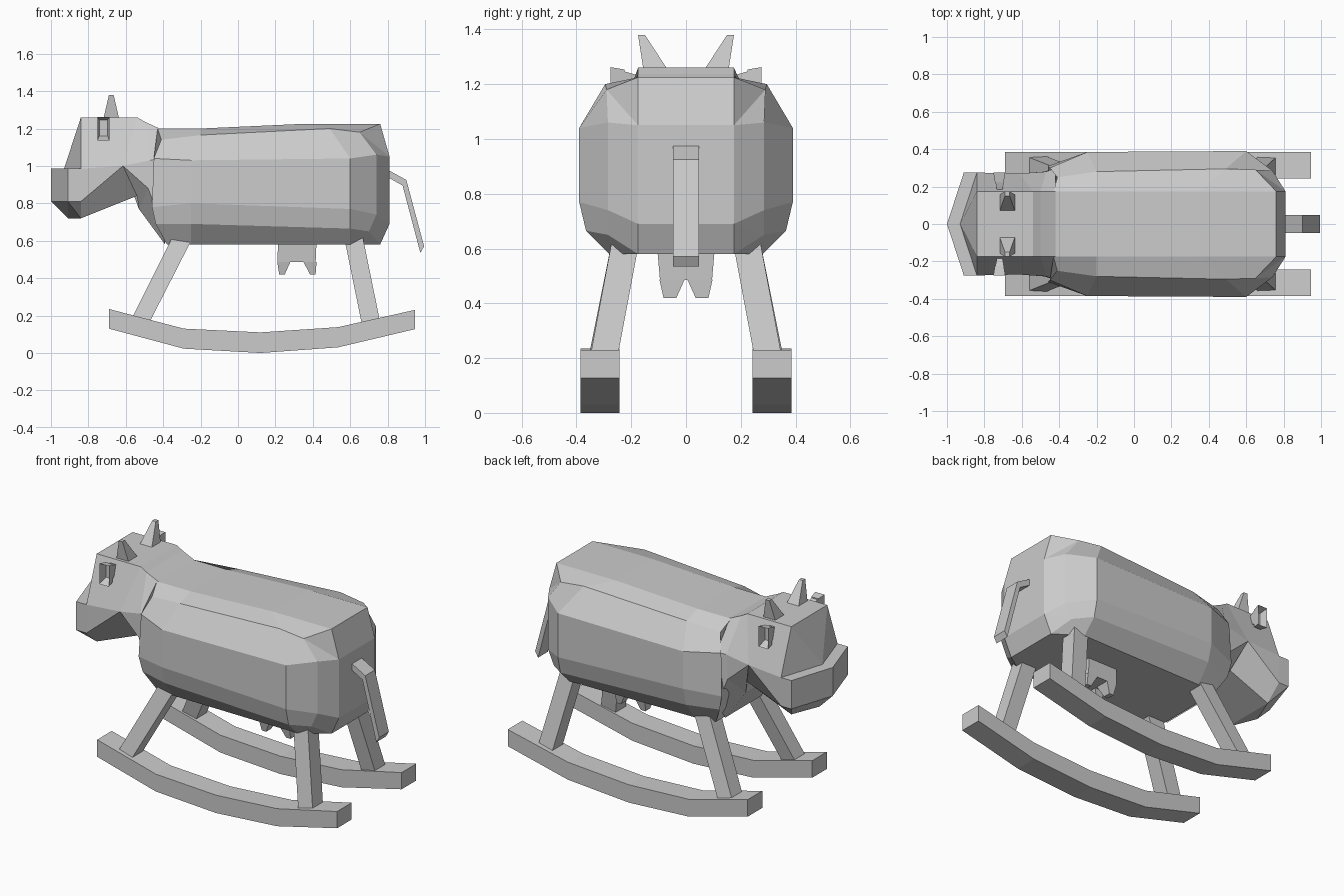
import bpy, bmesh
from mathutils import Vector

if "Cube" in bpy.data.objects:
    bpy.data.objects.remove(bpy.data.objects["Cube"])


def finish(name, bm):
    bmesh.ops.remove_doubles(bm, verts=bm.verts, dist=1e-4)
    bmesh.ops.dissolve_degenerate(bm, edges=bm.edges, dist=1e-4)
    bmesh.ops.recalc_face_normals(bm, faces=bm.faces)
    me = bpy.data.meshes.new(name)
    bm.to_mesh(me)
    bm.free()
    ob = bpy.data.objects.new(name, me)
    bpy.context.collection.objects.link(ob)
    return ob


def loft(name, half_rings):
    """Bridge half cross-sections, each mirrored across y = 0."""
    bm = bmesh.new()
    rings = []
    for half in half_rings:
        pts = list(half) + [(x, -y, z) for x, y, z in reversed(half)]
        rings.append([bm.verts.new(p) for p in pts])
    n = len(rings[0])
    for a, b in zip(rings, rings[1:]):
        for i in range(n):
            j = (i + 1) % n
            bm.faces.new((a[i], a[j], b[j], b[i]))
    bm.faces.new(rings[0])
    bm.faces.new(rings[-1])
    return finish(name, bm)


def hull(name, pts, recess=None):
    """Convex solid; recess = outward direction of the face to hollow."""
    bm = bmesh.new()
    for p in pts:
        bm.verts.new(p)
    bmesh.ops.convex_hull(bm, input=bm.verts)
    bmesh.ops.dissolve_limit(bm, angle_limit=0.01, verts=bm.verts, edges=bm.edges)
    if recess:
        bm.normal_update()
        f = max(bm.faces, key=lambda f: f.normal.dot(Vector(recess)))
        bmesh.ops.inset_region(bm, faces=[f], thickness=0.012)
        bmesh.ops.translate(bm, verts=f.verts, vec=Vector(recess) * -0.05)
    return finish(name, bm)


def rect(x0, x1, y0, y1, z):
    return [(x, y, z) for x in (x0, x1) for y in (y0, y1)]


def both(pts):
    return [(x, s * y, z) for x, y, z in pts for s in (1, -1)]


def side_of(pts, s):
    return [(x, s * y, z) for x, y, z in pts]


def slab(name, top, bottom, y0, y1):
    """Side profile given as top and bottom lines, extruded along y."""
    bm = bmesh.new()
    rings = [[bm.verts.new(p) for p in ((t[0], y0, t[1]), (t[0], y1, t[1]),
                                        (b[0], y1, b[1]), (b[0], y0, b[1]))]
             for t, b in zip(top, bottom)]
    for a, b in zip(rings, rings[1:]):
        for i in range(4):
            j = (i + 1) % 4
            bm.faces.new((a[i], a[j], b[j], b[i]))
    bm.faces.new(rings[0])
    bm.faces.new(rings[-1])
    return finish(name, bm)


# Barrel body, chest to rump
rump = (.81, .175, 1.05)
rump_low = (.81, .175, .69)
loft("body", [
    [(-.43, .175, 1.2), (-.41, .25, 1.14), (-.45, .30, 1.04),
     (-.46, .31, .78), (-.44, .30, .69), (-.38, .25, .58)],
    [(-.20, .175, 1.2), (-.20, .28, 1.165), (-.25, .385, 1.03),
     (-.25, .385, .80), (-.25, .355, .69), (-.25, .27, .58)],
    [(.35, .175, 1.225), (.49, .295, 1.2), (.60, .39, 1.04),
     (.60, .39, .77), (.60, .365, .665), (.60, .28, .58)],
    [(.76, .175, 1.225), (.65, .29, 1.18), (.74, .285, 1.06),
     (.74, .285, .74), (.70, .285, .65), (.76, .175, .58)],
    [rump, rump, rump, rump_low, rump_low, rump_low],
])

# Head and neck
loft("head", [
    [(-.84, .175, 1.26), (-.84, .275, .985), (-.84, .275, .81), (-.84, .175, .72)],
    [(-.54, .175, 1.26), (-.615, .27, 1.0), (-.615, .27, 1.0), (-.54, .175, .84)],
    [(-.50, .175, 1.237), (-.47, .28, 1.03), (-.48, .28, .88), (-.53, .175, .77)],
    [(-.42, .175, 1.2), (-.42, .30, 1.04), (-.42, .30, .72), (-.39, .175, .58)],
])

# Sloping face and wedge muzzle
hull("face", both([(-.84, .175, 1.26), (-.84, .275, .985)]) + [(-.93, 0, .985)])
hull("muzzle", [(-1, 0, .985), (-1, 0, .81), (-.91, 0, .72)] + both([
    (-.91, .275, .985), (-.91, .275, .81), (-.84, .275, .985),
    (-.84, .275, .81), (-.84, .175, .72)]))

# Tail
slab("tail", [(.80, .98), (.90, .925), (.995, .57)],
     [(.80, .94), (.88, .895), (.975, .535)], -.047, .047)

# Udder and teats
hull("udder", rect(.215, .42, -.105, .105, .60) + rect(.21, .415, -.095, .095, .485))
for x, tip in ((.21, .22), (.35, .385)):
    for s in (1, -1):
        hull("teat", side_of(rect(x, x + .07, .005, .097, .487)
                             + rect(tip, tip + .03, .035, .082, .42), s))

# Paired parts
for s, side in ((1, "left"), (-1, "right")):
    hull("horn_" + side, side_of(rect(-.72, -.635, .065, .155, 1.25)
                                 + rect(-.69, -.665, .15, .175, 1.38), s))
    hull("ear_" + side, side_of(
        [(x, .17, z) for x in (-.73, -.705) for z in (1.19, 1.23)]
        + [(x, .275, z) for x in (-.752, -.688) for z in (1.135, 1.262)], s),
        recess=(0, s, 0))
    hull("front_leg_" + side, side_of(rect(-.345, -.235, .17, .27, .63)
                                      + rect(-.575, -.47, .262, .362, .17), s))
    hull("rear_leg_" + side, side_of(rect(.565, .665, .17, .27, .63)
                                     + rect(.665, .765, .262, .362, .14), s))
    slab("rocker_" + side,
         [(-.69, .235), (-.29, .13), (.12, .11), (.535, .138), (.945, .23)],
         [(-.69, .13), (-.29, .023), (.12, 0), (.535, .03), (.945, .127)],
         s * .243, s * .385)
